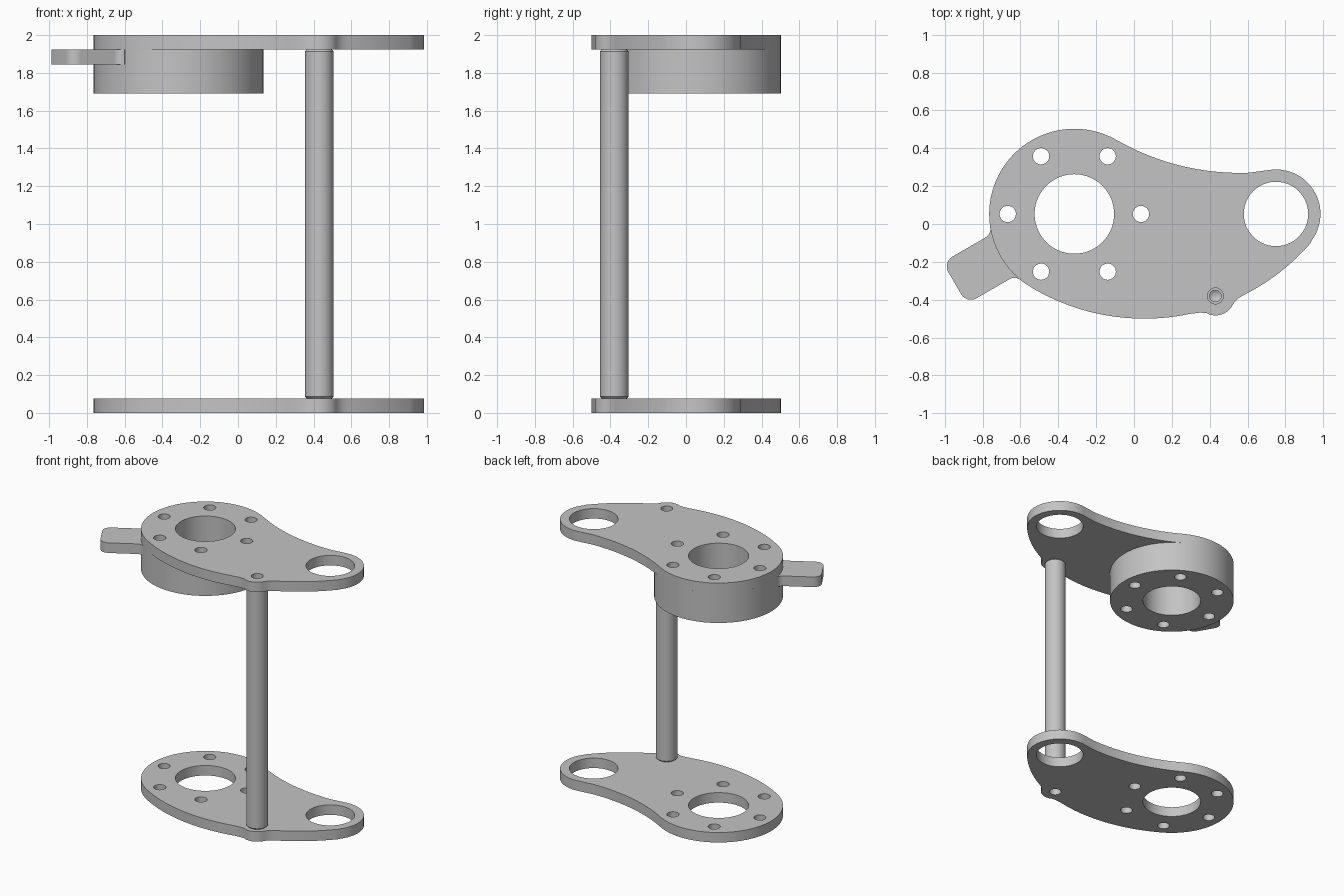
import bpy, bmesh
from math import sin, cos, radians, pi
from mathutils import Matrix

cube = bpy.data.objects.get("Cube")
if cube:
    bpy.data.objects.remove(cube, do_unlink=True)

GREY = (0.55, 0.55, 0.55, 1.0)
metal = bpy.data.materials.new("plain grey metal")
metal.use_nodes = True
metal.diffuse_color = GREY
metal.node_tree.nodes["Principled BSDF"].inputs["Base Color"].default_value = GREY

HUB = (-0.315, 0.053)
EYE = (0.75, 0.053)
POST = (0.43, -0.38)
PLATE = 0.077


def arc(center, radius, start, end, steps=16):
    """Points along an arc, angles in degrees."""
    angles = [radians(start + (end - start) * i / steps) for i in range(steps + 1)]
    return [(center[0] + radius * cos(a), center[1] + radius * sin(a)) for a in angles]


def circle(center, radius, steps=64):
    return arc(center, radius, 0, 360, steps)[:-1]


def finish(obj):
    """Merge seams, fix normals, shade and colour."""
    bm = bmesh.new()
    bm.from_mesh(obj.data)
    bmesh.ops.remove_doubles(bm, verts=bm.verts, dist=0.0002)
    bmesh.ops.recalc_face_normals(bm, faces=bm.faces)
    bm.to_mesh(obj.data)
    bm.free()
    obj.data.materials.clear()
    obj.data.materials.append(metal)
    bpy.ops.object.select_all(action='DESELECT')
    obj.select_set(True)
    bpy.context.view_layer.objects.active = obj
    bpy.ops.object.shade_smooth_by_angle(angle=radians(30))


def slab(name, loops, bottom, top):
    """Extrude an outline with holes between two heights."""
    curve = bpy.data.curves.new(name, 'CURVE')
    curve.dimensions = '2D'
    curve.fill_mode = 'BOTH'
    curve.extrude = (top - bottom) / 2
    for loop in loops:
        spline = curve.splines.new('POLY')
        spline.points.add(len(loop) - 1)
        for point, (x, y) in zip(spline.points, loop):
            point.co = (x, y, 0, 1)
        spline.use_cyclic_u = True
    helper = bpy.data.objects.new(name + " curve", curve)
    bpy.context.collection.objects.link(helper)
    bpy.context.view_layer.update()
    graph = bpy.context.evaluated_depsgraph_get()
    mesh = bpy.data.meshes.new_from_object(helper.evaluated_get(graph))
    bpy.data.objects.remove(helper, do_unlink=True)
    mesh.transform(Matrix.Translation((0, 0, (top + bottom) / 2)))
    obj = bpy.data.objects.new(name, mesh)
    bpy.context.collection.objects.link(obj)
    finish(obj)
    return obj


# Shared hole pattern of the hub: bore plus six bolt holes
bolt_centers = arc(HUB, 0.352, 0, 300, 5)
hub_holes = [circle(HUB, 0.21)] + [circle(c, 0.043, 32) for c in bolt_centers]

# Plate outline, counter-clockwise from the upper side of the hub
BELLY = (0.055, 0.666)
outline = arc(HUB, 0.45, 60.2, 238.9, 48)
outline += arc(BELLY, 1.166, 238.9, 282.1, 24)[1:]
outline += [(0.35, -0.468), (0.385, -0.471)]
outline += arc(POST, 0.103, -105, -28, 12)
outline += [(0.535, -0.408), (0.553, -0.391)]
outline += arc(BELLY, 1.166, 296.8, 318.6, 14)
outline += arc(EYE, 0.235, -41.4, 97, 32)[1:]
outline += arc((0.56, 1.579), 1.309, 272, 240.2, 24)[:-1]
plate_loops = [outline, circle(EYE, 0.17), circle(POST, 0.042, 32)] + hub_holes

slab("bottom_plate", plate_loops, 0, PLATE)
slab("top_plate", plate_loops, 2 - PLATE, 2)

# Thick round spacer hanging under the top plate
slab("hub_spacer", [circle(HUB, 0.45, 96)] + hub_holes, 1.692, 2 - PLATE)

# Rounded tab, drawn along +x then turned about the hub
side = [(0.395, 0.15)] + arc((0.468, 0.177), 0.05, 200, 270, 8)
side += arc((0.67, 0.067), 0.06, 90, 0, 10)
tab = side + [(u, -v) for u, v in reversed(side)]
c, s = cos(radians(210)), sin(radians(210))
tab = [(HUB[0] + u * c - v * s, HUB[1] + u * s + v * c) for u, v in tab]
slab("side_tab", [tab], 1.845, 2 - PLATE)

# Turned post with chamfered ends and a drilled hole in each end
low = PLATE
half = [(0, low + 0.18), (0.03, low + 0.16), (0.03, low), (0.066, low), (0.076, low + 0.01)]
profile = half + [(r, 2 - z) for r, z in reversed(half)]
bm = bmesh.new()
verts = [bm.verts.new((r, 0, z)) for r, z in profile]
edges = [bm.edges.new(pair) for pair in zip(verts, verts[1:])]
bmesh.ops.spin(bm, geom=verts + edges, cent=(0, 0, 0), axis=(0, 0, 1),
               angle=2 * pi, steps=48, use_duplicate=False)
mesh = bpy.data.meshes.new("support_post")
bm.to_mesh(mesh)
bm.free()
mesh.transform(Matrix.Translation((POST[0], POST[1], 0)))
post = bpy.data.objects.new("support_post", mesh)
bpy.context.collection.objects.link(post)
finish(post)
